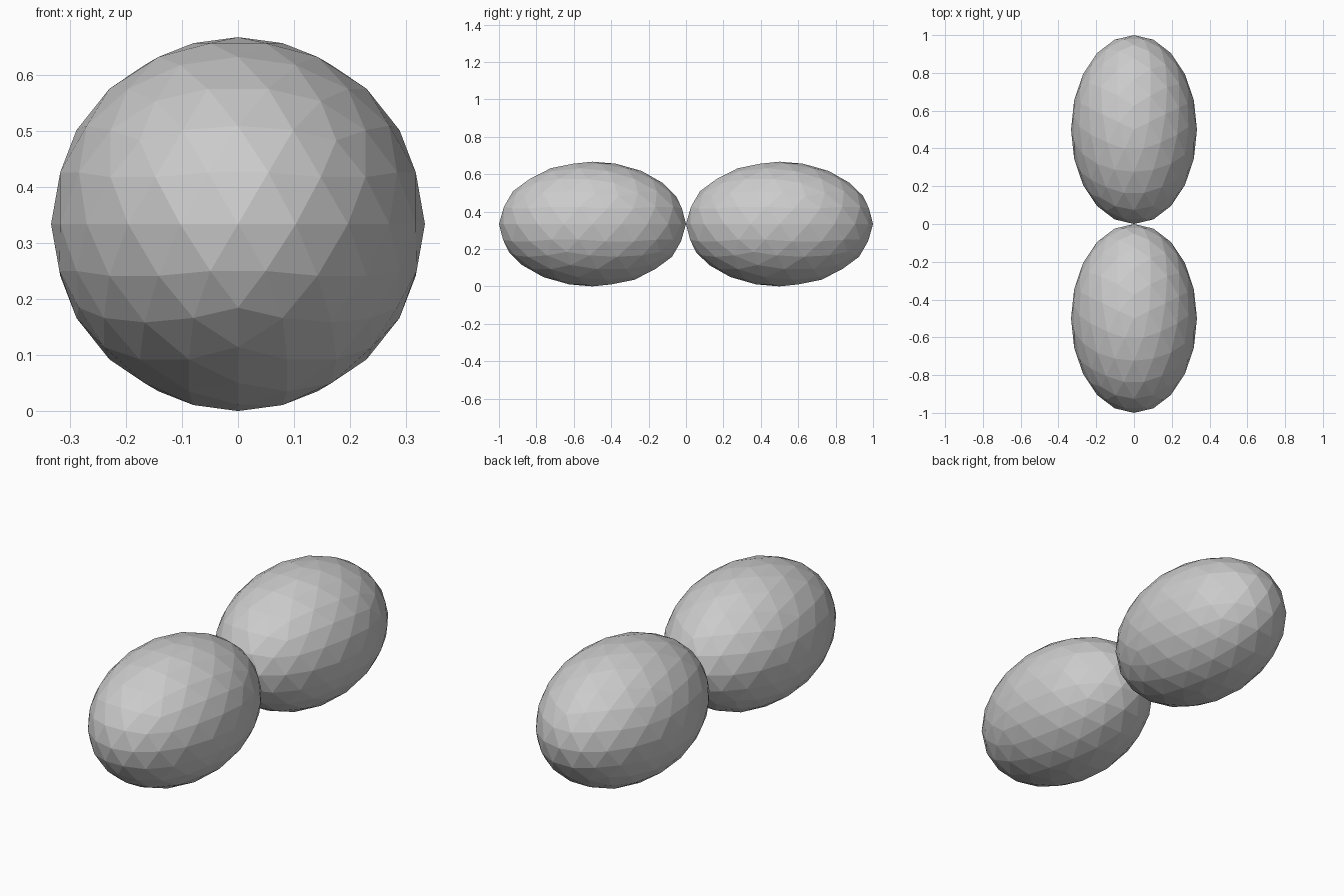
import bpy
from math import radians

if "Cube" in bpy.data.objects:
    bpy.data.objects.remove(bpy.data.objects["Cube"])

R = 1 / 3   # radius across
L = 0.5     # half length


def ellipsoid(name, y):
    # faceted icosphere stretched along its x axis, then turned to lie along y
    bpy.ops.mesh.primitive_ico_sphere_add(subdivisions=3, radius=1, location=(0, y, R))
    ob = bpy.context.object
    ob.name = name
    ob.scale = (L, R, R)
    ob.rotation_euler.z = radians(90)
    bpy.ops.object.transform_apply(location=False, rotation=True, scale=True)
    bpy.ops.object.shade_flat()


# two egg shapes touching tip to tip
ellipsoid("front_ellipsoid", -L)
ellipsoid("back_ellipsoid", L)
